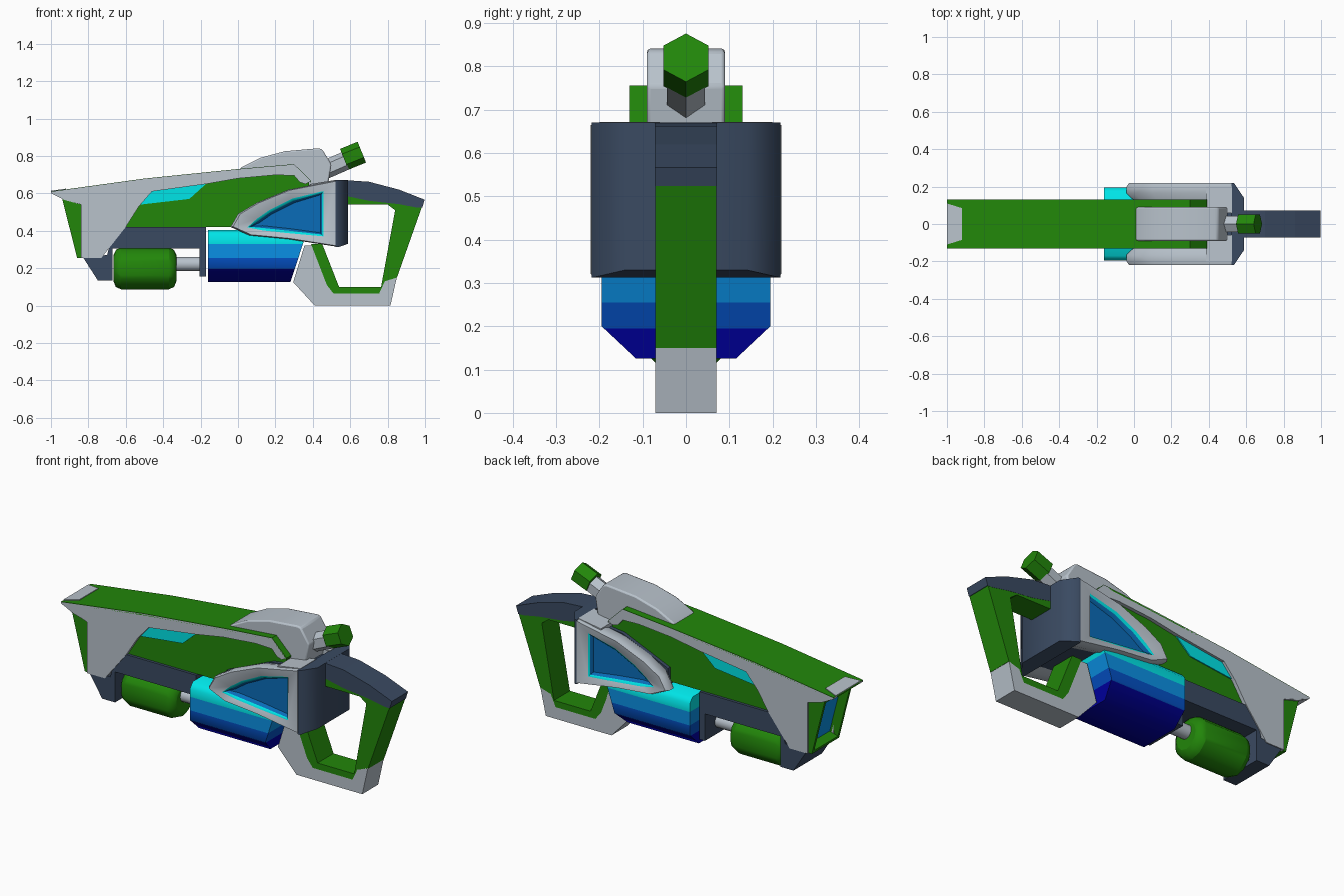
import bpy, bmesh
from mathutils import Vector, Matrix

if "Cube" in bpy.data.objects:
    bpy.data.objects.remove(bpy.data.objects["Cube"])


def material(name, rgb):
    m = bpy.data.materials.new(name)
    m.use_nodes = True
    m.diffuse_color = (*rgb, 1)
    m.node_tree.nodes["Principled BSDF"].inputs["Base Color"].default_value = (*rgb, 1)
    return m


GREEN = material("green", (.016, .24, .003))
GREY = material("light grey", (.48, .54, .6))
SLATE = material("dark slate", (.042, .068, .12))
CYAN = material("cyan", (0, .78, .8))
AZURE = material("azure", (.003, .28, .78))
DEEP = material("deep blue", (.003, .15, .48))
ROYAL = material("royal blue", (.001, .08, .55))
NAVY = material("navy", (0, 0, .38))


def finish(name, bm, mats, bevel=0, smooth=0):
    bmesh.ops.recalc_face_normals(bm, faces=bm.faces)
    me = bpy.data.meshes.new(name)
    bm.to_mesh(me)
    bm.free()
    for m in mats:
        me.materials.append(m)
    ob = bpy.data.objects.new(name, me)
    bpy.context.collection.objects.link(ob)
    if bevel:
        mod = ob.modifiers.new("bevel", "BEVEL")
        mod.width, mod.segments, mod.limit_method = bevel, 2, "ANGLE"
    if bevel or smooth:
        bpy.ops.object.select_all(action="DESELECT")
        ob.select_set(True)
        bpy.context.view_layer.objects.active = ob
        bpy.ops.object.shade_smooth_by_angle(angle=smooth or .7)
    return ob


def prism(pts, lo, hi, axis="y"):
    """Extrude a 2D profile along one axis."""
    place = {"x": lambda p, t: (t, p[0], p[1]),
             "y": lambda p, t: (p[0], t, p[1]),
             "z": lambda p, t: (p[0], p[1], t)}[axis]
    bm = bmesh.new()
    face = bm.faces.new([bm.verts.new(place(p, lo)) for p in pts])
    new = bmesh.ops.extrude_face_region(bm, geom=[face])["geom"]
    shift = Vector(place((0, 0), hi - lo))
    bmesh.ops.translate(bm, vec=shift, verts=[v for v in new if isinstance(v, bmesh.types.BMVert)])
    bmesh.ops.recalc_face_normals(bm, faces=bm.faces)
    return bm


def slab(name, pts, half, mat, bevel=0):
    return finish(name, prism(pts, -half, half), [mat], bevel)


def sides(name, pts, lo, hi, mat):
    for label, s in (("left", 1), ("right", -1)):
        finish(f"{name}_{label}", prism(pts, s * lo, s * hi), [mat])


def rod(name, start, end, r, mat, n=16, bevel=0):
    a, b = Vector(start), Vector(end)
    bm = bmesh.new()
    rot = (b - a).to_track_quat("Z", "Y").to_matrix().to_4x4()
    bmesh.ops.create_cone(bm, cap_ends=True, segments=n, radius1=r, radius2=r, depth=(b - a).length,
                          matrix=Matrix.Translation((a + b) / 2) @ rot)
    return finish(name, bm, [mat], bevel, .7 if n > 8 else 0)


def scaled(pts, k):
    return [(.42 + (x - .42) * k, .49 + (z - .49) * k) for x, z in pts]


# Main body with its side shells and top deck
slab("body", [(-.76, .6), (0, .7), (.3, .735), (.38, .66), (.38, .42), (-.6, .42), (-.76, .42)], .11, GREEN)
TOP = [(-1, .608), (-.5, .677), (0, .728), (.3, .754)]
sides("side_shell", TOP + [(.39, .665), (.36, .65), (.33, .66), (.3, .695), (.2, .698), (0, .68),
      (-.17, .65), (-.46, .61), (-.53, .53), (-.6, .42), (-.73, .255), (-.84, .255),
      (-.84, .54), (-.93, .57), (-1, .6)], .1, .13, GREY)
deck = TOP + [(.39, .665)]
slab("top_deck", [(x, z + .002) for x, z in deck] + [(x, z - .008) for x, z in reversed(deck)], .13, GREEN)
sides("side_light", [(-.52, .54), (-.46, .62), (-.16, .66), (-.26, .57)], .108, .116, CYAN)

# Front lip and hollow muzzle with a blue floor
slab("front_lip", [(-1, .6), (-.9, .61), (-.84, .54), (-.93, .565)], .128, GREY)
lip = prism([(-1, -.11), (-.92, -.085), (-.92, .085), (-1, .11)], .607, .614, "z")
for v in lip.verts:
    v.co.z += (v.co.x + 1) * .14
finish("lip_plate", lip, [GREY])

bm = prism([(-.94, .57), (-.7, .6), (-.7, .32), (-.73, .255), (-.86, .255)], -.12, .12)
front = min(bm.faces, key=lambda f: f.normal.x)
bmesh.ops.inset_region(bm, faces=[front], thickness=.022)
bmesh.ops.inset_region(bm, faces=[front], thickness=.008, depth=-.05)
front.material_index = 1
finish("muzzle", bm, [GREEN, AZURE])

# Under-barrel frame, canister and rod
slab("under_frame", [(-.83, .26), (-.75, .135), (-.67, .135), (-.67, .305), (-.205, .305), (-.205, .155),
                     (-.17, .155), (-.17, .42), (-.66, .42), (-.7, .27)], .125, SLATE)
rod("canister", (-.665, 0, .2), (-.33, 0, .2), .113, GREEN, 12, .04)
rod("canister_rod", (-.34, 0, .222), (-.2, 0, .222), .038, GREY)

# Energy cell, coloured in height bands
bm = prism([(-.115, .125), (.115, .125), (.195, .2), (.195, .375), (.17, .405),
            (-.17, .405), (-.195, .375), (-.195, .2)], -.16, .3, "x")
for v in bm.verts:
    if v.co.x > 0:
        v.co.x = .28 + (v.co.z - .125) * .33
BANDS = (.195, .255, .33)
for z in BANDS:
    bmesh.ops.bisect_plane(bm, geom=bm.verts[:] + bm.edges[:] + bm.faces[:], plane_co=(0, 0, z), plane_no=(0, 0, 1))
for f in bm.faces:
    f.material_index = sum(f.calc_center_median().z > z for z in BANDS)
finish("energy_cell", bm, [NAVY, ROYAL, AZURE, CYAN], smooth=.95)

# Side pods: lofted grey frame, even cyan border, recessed blue panel
OUTER = [(-.04, .42), (0, .49), (.1, .55), (.27, .62), (.525, .67), (.525, .315), (.27, .355), (.06, .375)]
INNER = [(.05, .418), (.1, .463), (.17, .512), (.29, .572), (.457, .612), (.457, .37), (.28, .386), (.13, .402)]
for label, s in (("left", 1), ("right", -1)):
    bm = bmesh.new()
    rings = [(scaled(OUTER, .9), .12), (OUTER, .165), (OUTER, .2), (scaled(OUTER, .97), .22),
             (INNER, .212)]
    loops = [[bm.verts.new((x, s * y, z)) for x, z in pts] for pts, y in rings]
    for a, b in zip(loops, loops[1:]):
        for j in range(len(a)):
            k = (j + 1) % len(a)
            bm.faces.new((a[j], a[k], b[k], b[j]))
    bm.faces.new(loops[0])
    panel = bm.faces.new(loops[-1])
    bmesh.ops.recalc_face_normals(bm, faces=bm.faces)
    for mat, thickness, depth in ((1, .013, -.008), (2, .012, -.02)):
        ring = bmesh.ops.inset_region(bm, faces=[panel], thickness=thickness, depth=depth)["faces"]
        for f in ring + [panel]:
            f.material_index = mat
    finish(f"side_pod_{label}", bm, [GREY, CYAN, DEEP], smooth=.7)

# Rear housing with grey shoulders joining pods and cover
slab("inner_core", [(.02, .4), (.3, .36), (.55, .33), (.55, .65), (.3, .62), (.02, .5)], .13, SLATE)
sides("shoulder", [(.385, .65), (.525, .672), (.525, .6), (.385, .6)], .06, .2, GREY)
bm = prism([(.52, -.218), (.535, -.218), (.588, -.14), (.588, .14), (.535, .218), (.52, .218)], .312, .67, "z")
for v in bm.verts:
    if v.co.x > .55 and v.co.z < .4:
        v.co.z = .33
finish("rear_housing", bm, [SLATE], smooth=1.1)

# Raised top cover and charging knob
slab("top_cover", [(0, .72), (.02, .74), (.12, .79), (.25, .825), (.43, .841), (.45, .835), (.5, .755),
                   (.48, .64), (.3, .64)], .09, GREY, .008)
rod("knob_stem", (.44, 0, .715), (.6, 0, .785), .05, GREY, 6)
rod("knob_cap", (.568, 0, .782), (.662, 0, .82), .06, GREEN, 6)

# Closed-loop handle
slab("handle_top", [(.58, .67), (.7, .662), (.86, .62), (.998, .566), (.985, .524), (.955, .524), (.86, .542),
                    (.7, .56), (.58, .585)], .071, SLATE)
slab("handle_top_lining", [(.58, .59), (.7, .565), (.87, .55), (.84, .51), (.8, .54), (.58, .54)], .07, GREEN)
slab("handle_grip", [(.86, .545), (.955, .527), (.983, .527), (.85, .15), (.785, .13), (.755, .065), (.75, .1),
                     (.765, .1), (.84, .51)], .07, GREEN)
slab("handle_front_leg", [(.39, .33), (.475, .11), (.51, .065), (.755, .065), (.765, .1), (.54, .1),
                          (.45, .33)], .07, GREEN)
slab("handle_base", [(.295, .125), (.355, .32), (.4, .32), (.475, .11), (.51, .065), (.755, .065), (.785, .135),
                     (.85, .155), (.815, 0), (.41, 0)], .07, GREY)
